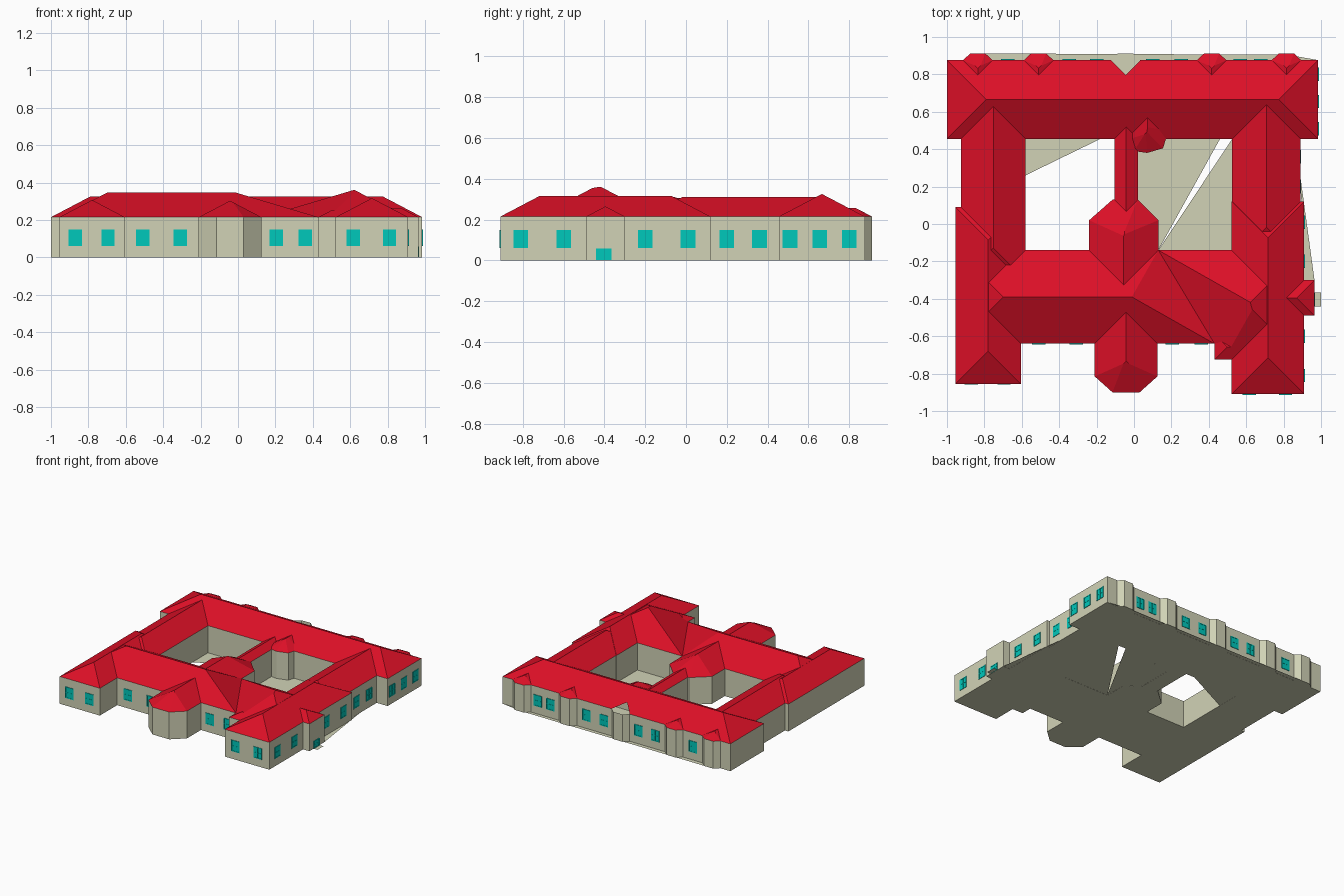
import bpy, bmesh, math
from itertools import combinations
from mathutils import Vector, Matrix

if "Cube" in bpy.data.objects:
    bpy.data.objects.remove(bpy.data.objects["Cube"])

EAVE, SLOPE = 0.215, 0.525


def material(name, rgb):
    m = bpy.data.materials.new(name)
    m.diffuse_color = (*rgb, 1)
    m.use_nodes = True
    m.node_tree.nodes["Principled BSDF"].inputs["Base Color"].default_value = m.diffuse_color
    return m


RED = material("roof_red", (0.72, 0.005, 0.02))
CREAM = material("wall_cream", (0.64, 0.65, 0.47))
CYAN = material("glass_cyan", (0.0, 0.58, 0.5))
OCHRE = material("frame_ochre", (0.52, 0.3, 0.01))


def add_object(name, mesh, mat):
    ob = bpy.data.objects.new(name, mesh)
    mesh.materials.clear()
    mesh.materials.append(mat)
    bpy.context.collection.objects.link(ob)
    return ob


def hull(name, points, mat):
    bm = bmesh.new()
    for p in points:
        bm.verts.new(p)
    bmesh.ops.remove_doubles(bm, verts=bm.verts[:], dist=1e-4)
    bmesh.ops.convex_hull(bm, input=bm.verts[:])
    bmesh.ops.dissolve_limit(bm, angle_limit=0.01, verts=bm.verts[:], edges=bm.edges[:])
    bmesh.ops.recalc_face_normals(bm, faces=bm.faces[:])
    me = bpy.data.meshes.new(name)
    bm.to_mesh(me)
    bm.free()
    return add_object(name, me, mat)


def hip_points(poly):
    """Corners of the hip roof over a convex counter-clockwise plan."""
    planes = []
    for a, b in zip(poly, poly[1:] + poly[:1]):
        out = Vector((b[1] - a[1], a[0] - b[0])).normalized() * SLOPE
        n = Vector((out.x, out.y, 1))
        planes.append((n, n.dot(Vector((*a, EAVE)))))
    pts = [Vector((x, y, EAVE)) for x, y in poly]
    for trio in combinations(planes, 3):
        m = Matrix([t[0] for t in trio])
        if abs(m.determinant()) < 1e-6:
            continue
        p = m.inverted() @ Vector([t[1] for t in trio])
        if p.z > EAVE and all(n.dot(p) <= d + 1e-5 for n, d in planes):
            pts.append(p)
    return pts


def union(name, parts, mat, drop):
    """Merge solids, then drop the hidden faces."""
    base = parts[0]
    for p in parts[1:]:
        mod = base.modifiers.new("join", 'BOOLEAN')
        mod.operation, mod.solver, mod.object = 'UNION', 'EXACT', p
    dg = bpy.context.evaluated_depsgraph_get()
    me = bpy.data.meshes.new_from_object(base.evaluated_get(dg))
    for p in parts:
        bpy.data.objects.remove(p)
    bm = bmesh.new()
    bm.from_mesh(me)
    bmesh.ops.delete(bm, geom=[f for f in bm.faces if drop(f.normal)], context='FACES')
    bm.to_mesh(me)
    bm.free()
    me.name = name
    return add_object(name, me, mat)


def rect(x0, x1, y0, y1):
    return [(x0, y0), (x1, y0), (x1, y1), (x0, y1)]


# Plans of the wings
plans = [
    rect(-1, 0.985, 0.455, 0.877),                                   # back wing
    rect(-0.955, -0.605, -0.855, 0.09),                              # left wing, front
    rect(-0.925, -0.58, -0.3, 0.86),                                 # left wing, back
    rect(0.522, 0.91, -0.91, 0.12),                                  # right wing, front
    rect(0.525, 0.89, -0.2, 0.86),                                   # right wing, back
    [(-0.95, -0.64), (0.43, -0.64), (0.13, -0.14), (-0.95, -0.14)],  # front wing, left
    [(0.13, -0.14), (0.481, -0.725), (0.9, -0.725), (0.9, -0.14)],   # front wing, right
    rect(0.43, 0.8, -0.725, -0.59),                                  # step by the right wing
    [(-0.21, -0.815), (-0.115, -0.9), (0.03, -0.9), (0.125, -0.815),
     (0.125, -0.25), (-0.21, -0.25)],                                # front bay
    [(-0.24, -0.55), (0.13, -0.55), (0.13, 0.02), (0.02, 0.13),
     (-0.115, 0.13), (-0.24, 0.02)],                                 # courtyard bay
    rect(-0.105, 0.022, -0.1, 0.66),                                 # link between courtyards
    [(0, 0.39), (0.07, 0.38), (0.155, 0.405), (0.185, 0.5),
     (0.185, 0.8), (-0.04, 0.8), (-0.04, 0.45)],                     # link turret
    rect(0.66, 0.965, -0.49, -0.3),                                  # side porch
]
# Small bays along the back
for c in (-0.835, -0.51, -0.045, 0.415, 0.815):
    plans.append([(c - 0.08, 0.67), (c + 0.08, 0.67), (c + 0.08, 0.875),
                  (c + 0.04, 0.912), (c - 0.04, 0.912), (c - 0.08, 0.875)])

union("roof", [hull("roof_part", hip_points(p), RED) for p in plans], RED,
      lambda n: n.z < -0.5)
union("walls", [hull("wall_part", [(x, y, z) for x, y in p for z in (0, EAVE)], CREAM)
                for p in plans], CREAM, lambda n: n.z > 0.5)


# Paving in the courtyards and around the outside
def paving(name, pts):
    me = bpy.data.meshes.new(name)
    me.from_pydata([(x, y, 0.001) for x, y in pts], [], [range(len(pts))])
    add_object(name, me, CREAM)


paving("paving_left_court", [(-0.58, 0.26), (-0.18, 0.455), (-0.58, 0.455)])
paving("paving_right_court_west", [(0.02, 0.13), (0.13, 0.02), (0.13, -0.14),
                                   (0.46, 0.455), (0.02, 0.455)])
paving("paving_right_court_east", [(0.13, -0.14), (0.525, -0.14), (0.525, 0.455)])
paving("paving_back", [(-0.83, 0.877), (0.98, 0.877), (0.82, 0.905), (-0.83, 0.912)])
paving("paving_right", [(0.89, 0.25), (0.91, -0.3), (0.965, -0.3)])
paving("porch_step", rect(0.96, 1.0, -0.44, -0.365))


# Windows: glass pane with frame and crossed glazing bars
def box(bm, x, z, w, h, d, mat_index):
    r = bmesh.ops.create_cube(bm, size=1, matrix=Matrix.Translation((x, 0, z))
                              @ Matrix.Diagonal((w, d, h, 1)))
    for f in {f for v in r["verts"] for f in v.link_faces}:
        f.material_index = mat_index


def window(name, x, y, angle, w=0.072, h=0.088, z=0.105):
    bm = bmesh.new()
    t = 0.006
    box(bm, 0, 0, w, h, 0.004, 0)
    for s in (-1, 1):
        box(bm, s * (w - t) / 2, 0, t, h, 0.008, 1)
        box(bm, 0, s * (h - t) / 2, w, t, 0.008, 1)
    box(bm, 0, 0, 0.003, h, 0.007, 1)
    box(bm, 0, 0, w, 0.003, 0.007, 1)
    me = bpy.data.meshes.new(name)
    bm.to_mesh(me)
    bm.free()
    ob = add_object(name, me, CYAN)
    me.materials.append(OCHRE)
    ob.location = (x, y, z)
    ob.rotation_euler.z = angle


for y, xs in ((-0.855, (-0.87, -0.695)), (-0.64, (-0.51, -0.31, 0.205, 0.36)),
              (-0.91, (0.615, 0.81))):
    for x in xs:
        window("front_window", x, y, 0)
for x, ys in ((0.91, (-0.81, -0.6, -0.2, 0.01)), (0.89, (0.2, 0.36)),
              (0.985, (0.51, 0.655, 0.8))):
    for y in ys:
        window("right_window", x, y, math.pi / 2)
for x in (0.678, 0.567, 0.253, 0.1, -0.2, -0.347, -0.675):
    window("back_window", x, 0.877, math.pi)

# Low porch opening
window("porch_window", 0.965, -0.403, math.pi / 2, 0.075, 0.058, 0.03)
